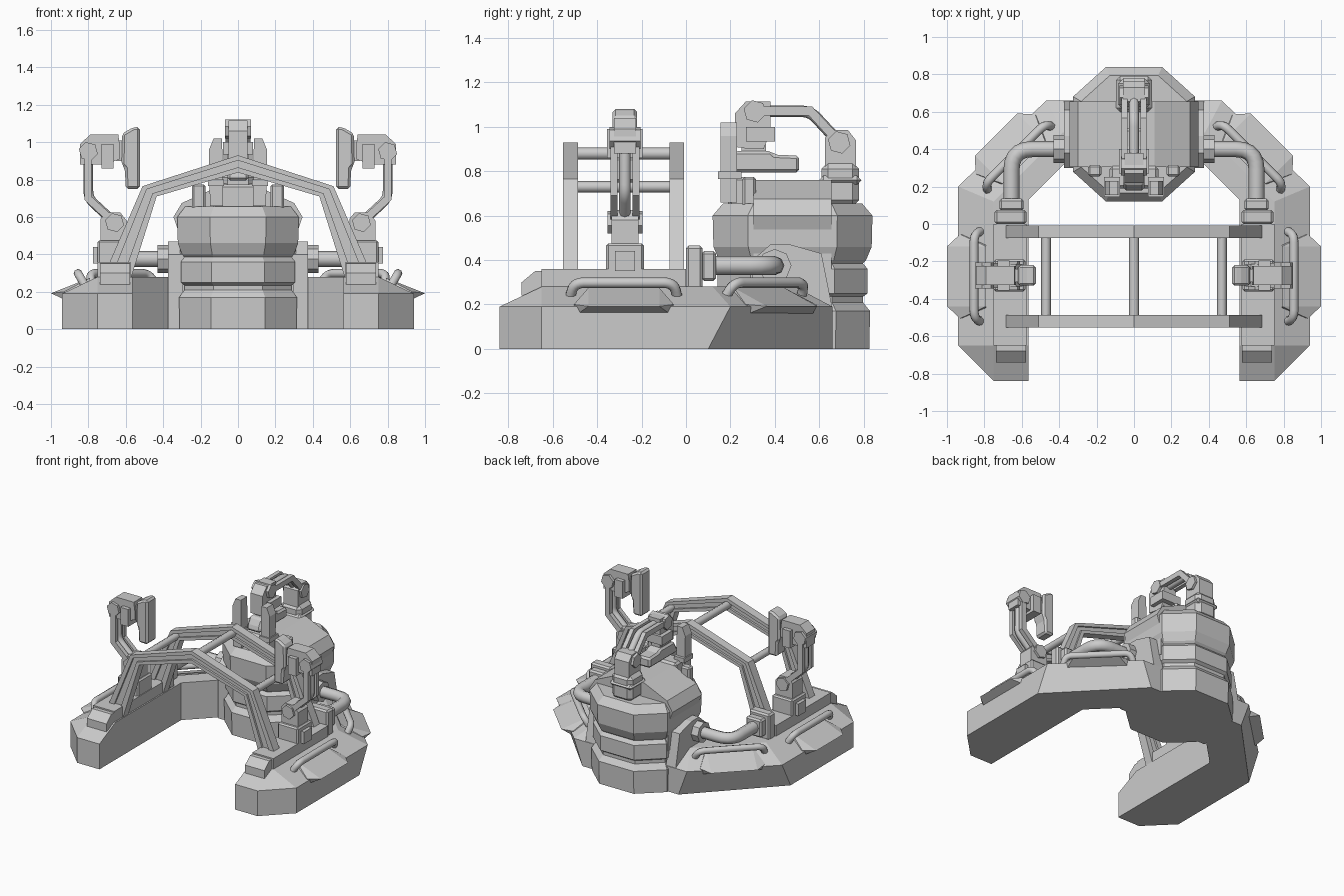
import bpy, bmesh, math
from mathutils import Vector as V, Matrix

if "Cube" in bpy.data.objects:
    bpy.data.objects.remove(bpy.data.objects["Cube"])

X, Y, Z = V((1, 0, 0)), V((0, 1, 0)), V((0, 0, 1))


def finish(name, bm):
    bmesh.ops.remove_doubles(bm, verts=bm.verts, dist=1e-4)
    bmesh.ops.recalc_face_normals(bm, faces=bm.faces)
    me = bpy.data.meshes.new(name)
    bm.to_mesh(me)
    bm.free()
    ob = bpy.data.objects.new(name, me)
    bpy.context.collection.objects.link(ob)
    return ob


def loft(name, rings):
    """Closed solid through rings with equal point counts."""
    bm = bmesh.new()
    vs = [[bm.verts.new(p) for p in r] for r in rings]
    n = len(rings[0])
    for a, b in zip(vs, vs[1:]):
        for i in range(n):
            bm.faces.new((a[i], a[(i + 1) % n], b[(i + 1) % n], b[i]))
    bm.faces.new(vs[0])
    bm.faces.new(vs[-1])
    return finish(name, bm)


def prism(name, pts, o, a, b, w0, w1):
    """2D profile in the plane (a, b) extruded along the third axis."""
    w = a.cross(b)
    return loft(name, [[V(o) + a * p + b * q + w * k for p, q in pts] for k in (w0, w1)])


def box(name, lo, hi, bevel=0.0):
    pts = [(lo[0], lo[1]), (hi[0], lo[1]), (hi[0], hi[1]), (lo[0], hi[1])]
    ob = prism(name, pts, (0, 0, 0), X, Y, lo[2], hi[2])
    if bevel:
        add_bevel(ob, bevel)
    return ob


def sbox(name, s, lo, hi, bevel=0.0):
    """Box given for the right side, placed on side s."""
    x0, x1 = sorted((s * lo[0], s * hi[0]))
    return box(name, (x0, *lo[1:]), (x1, *hi[1:]), bevel)


def add_bevel(ob, width):
    m = ob.modifiers.new("bevel", 'BEVEL')
    m.width, m.segments = width, 1


def hull(name, pts):
    bm = bmesh.new()
    for p in pts:
        bm.verts.new(p)
    bmesh.ops.convex_hull(bm, input=bm.verts)
    return finish(name, bm)


def disc(name, c, axis, r, half, n=6):
    a = axis.orthogonal().normalized()
    b = axis.cross(a)
    pts = [(r * math.cos(2 * math.pi * i / n), r * math.sin(2 * math.pi * i / n)) for i in range(n)]
    return prism(name, pts, c, a, b, -half, half)


def tube(name, pts, r, fillet=0.0):
    pts = [V(p) for p in pts]
    path = [pts[0]]
    for a, p, b in zip(pts, pts[1:], pts[2:]):
        p0, p1 = p + (a - p).normalized() * fillet, p + (b - p).normalized() * fillet
        for i in range(6):
            t = i / 5
            path.append(p0 * (1 - t) ** 2 + p * 2 * t * (1 - t) + p1 * t * t)
    path.append(pts[-1])
    cu = bpy.data.curves.new(name, 'CURVE')
    cu.dimensions = '3D'
    cu.bevel_depth, cu.bevel_resolution, cu.use_fill_caps = r, 2, True
    sp = cu.splines.new('POLY')
    sp.points.add(len(path) - 1)
    for q, p in zip(sp.points, path):
        q.co = (*p, 1)
    ob = bpy.data.objects.new(name, cu)
    bpy.context.collection.objects.link(ob)
    return ob


def manipulator(name, o, a, b):
    """Jointed arm: hub at o, reaching along a, gripper towards b."""
    o, w = V(o), a.cross(b)
    elbow, wrist = o + a * .13 - b * .14, o + a * .38 - b * .14
    disc(name + "_hub", o, w, .052, .078)
    disc(name + "_wrist_joint", wrist, w, .052, .07)
    link = [(-.012, -.018), (.122, -.162), (.39, -.162), (.39, -.122), (.138, -.122), (.015, .012)]
    for k in (-1, 1):
        prism(name + "_link", link, o + w * k * .05, a, b, -.016, .016)
    tube(name + "_hose", [o, elbow, wrist], .026, .04)
    head = [(.47, -.13), (.47, .02), (.40, .03), (.34, .03), (.31, -.05), (.31, -.185), (.42, -.185)]
    prism(name + "_head", head, o, a, b, -.05, .05)
    prism(name + "_head_clamp", [(.29, -.07), (.42, -.07), (.42, -.005), (.29, -.005)], o, a, b, -.08, .08)
    prism(name + "_neck", [(.33, .01), (.44, .01), (.44, .06), (.33, .06)], o, a, b, -.035, .035)
    grip = [(.475, .04), (.51, .1), (.51, .135), (.18, .135), (.18, .06), (.29, .055), (.31, .038)]
    add_bevel(prism(name + "_gripper", grip, o, a, b, -.055, .055), .02)


def hood(name, o, a):
    """Upright bracket around a hub."""
    pts = [(-.07, -.11), (.07, -.11), (.07, .01), (.035, .055), (-.04, .055), (-.07, .02)]
    prism(name, pts, o, a, Z, -.06, .06)


# Horseshoe base: right half outlines at bottom, shoulder and deck, then mirrored
low = [(.565, -.84), (.75, -.84), (.94, -.65), (.94, .10), (.40, .66), (0, .66), (0, .32), (.375, .32), (.565, .13)]
mid = low[:3] + [(.94, .20), (.47, .66)] + low[5:]
top = [(.565, -.65), (.75, -.65), (.75, -.65), (.75, .12), (.38, .49), (0, .49)] + low[6:]
base = loft("base", [[(x, y, z) for x, y in r] for r, z in ((low, 0), (mid, .19), (top, .28))])
base.modifiers.new("mirror", 'MIRROR')

# Ribbed octagonal barrel
octa = [(-.46, -1), (.46, -1), (1, -.56), (1, .56), (.46, 1), (-.46, 1), (-1, .56), (-1, -.56)]
profile = [(0, .96), (.17, .97), (.21, .88), (.235, .88), (.25, .94), (.36, .94), (.385, .88), (.4, .92),
           (.46, .99), (.6, 1), (.655, .87)]
loft("barrel", [[(.325 * s * x, .48 + .36 * s * y, z) for x, y in octa] for z, s in profile])
half = [(.31, .3), (.31, .5), (.345, .6), (.30, .675), (.11, .76)]
prism("barrel_saddle", half + [(-x, z) for x, z in reversed(half)], (0, 0, 0), X, Z, -.655, -.305)

for s in (-1, 1):
    # Barrel flange and coolant pipe
    flange = [(.3, 0), (.3, .40), (.38, .47), (.47, .47), (.61, .43), (.66, .18), (.66, 0)]
    prism("flange", flange, (s * .335, 0, 0), Y, Z, -.04, .04)
    disc("pipe_collar", (s * .395, .40, .375), X, .075, .035, 8)
    tube("pipe", [(s * .36, .40, .375), (s * .655, .40, .375), (s * .655, .05, .375)], .043, .11)
    sbox("pipe_socket_large", s, (.575, 0, .27), (.745, .075, .465), .012)
    sbox("pipe_socket_small", s, (.59, .07, .305), (.72, .135, .44), .012)

    # Deck rail, nose cap and pedestal
    sbox("deck_rail", s, (.575, -.65, .26), (.75, 0, .36))
    cap = [(-.74, .24), (-.74, .30), (-.68, .35), (-.64, .35), (-.64, .24)]
    prism("nose_cap", cap, (s * .657, 0, 0), Y, Z, -.08, .08)
    sbox("pedestal", s, (.58, -.36, .35), (.75, -.19, .475), .01)
    sbox("pedestal_vent", s, (.74, -.32, .35), (.775, -.23, .44))
    hood("pedestal_hood", (s * .665, -.275, .57), X)
    manipulator("side_arm", (s * .66, -.275, .57), Z, -s * X)

    # Side wedges and grab handles on the straight and diagonal edges
    spots = ((V((.94, -.28, 0)), 0), (V((.695, .435, 0)), math.pi / 4))
    for pos, ang in spots:
        m = Matrix.Diagonal((s, 1, 1, 1)) @ Matrix.Translation(pos) @ Matrix.Rotation(ang, 4, 'Z')
        wedge = [m @ V((u, k * v, z)) for k in (-1, 1) for u, v, z in
                 ((.06, .16, .192), (-.02, .21, .155), (-.01, .225, .20), (-.15, .16, .275), (-.14, .2, .2))]
        hull("side_wedge", wedge)
        ends = ((-.13, -.245, .22), (-.085, -.225, .298), (-.085, .225, .298), (-.13, .245, .22))
        tube("grab_handle", [m @ V(p) for p in ends], .024, .045)

    # Lower cross bars of the roll cage
    tube("cage_bar", [(s * .47, -.53, .73), (s * .47, -.03, .73)], .026)

    # Plates and tabs on the front of the barrel
    plate = [(.08, .66), (.15, .66), (.155, .96), (.13, 1.02), (.085, 1.02)]
    prism("barrel_plate", [(s * x, z) for x, z in plate], (0, 0, 0), X, Z, -.23, -.155)
    sbox("barrel_tab", s, (.175, .255, .6), (.245, .315, .775), .01)
    sbox("plate_foot", s, (.075, .145, .765), (.16, .25, .80))

# Two arched frames with recessed webs
outer = [(.72, .28), (.51, .765), (0, .93)]
inner = [(.57, .28), (.435, .71), (0, .838)]


def arch_band(name, y, t0, t1, half_depth):
    def row(t):
        r = [(a[0] + (b[0] - a[0]) * t, a[1] + (b[1] - a[1]) * t) for a, b in zip(outer, inner)]
        return r + [(-x, z) for x, z in reversed(r[:2])]
    bm = bmesh.new()
    grid = [[bm.verts.new((x, y + d, z)) for x, z in row(t)]
            for t, d in ((t0, -half_depth), (t0, half_depth), (t1, half_depth), (t1, -half_depth))]
    for i in range(4):
        a, b = grid[i], grid[(i + 1) % 4]
        for j in range(4):
            bm.faces.new((a[j], a[j + 1], b[j + 1], b[j]))
    for j in (0, 4):
        bm.faces.new([g[j] for g in grid])
    finish(name, bm)


for y in (-.52, -.042):
    arch_band("arch_outer_flange", y, 0, .3, .033)
    arch_band("arch_web", y, .25, .75, .018)
    arch_band("arch_inner_flange", y, .7, 1, .033)
tube("cage_top_bar", [(0, -.53, .88), (0, -.03, .88)], .028)

# Rear post and overhead manipulator
box("rear_post", (-.085, .61, .64), (.085, .78, .84), .03)
box("rear_post_collar", (-.095, .60, .74), (.095, .79, .78), .03)
hood("rear_hood", (0, .695, .93), Y)
manipulator("overhead_arm", (0, .69, .93), -Y, -Z)
box("front_bracket", (-.13, .19, .64), (.13, .31, .775), .015)
